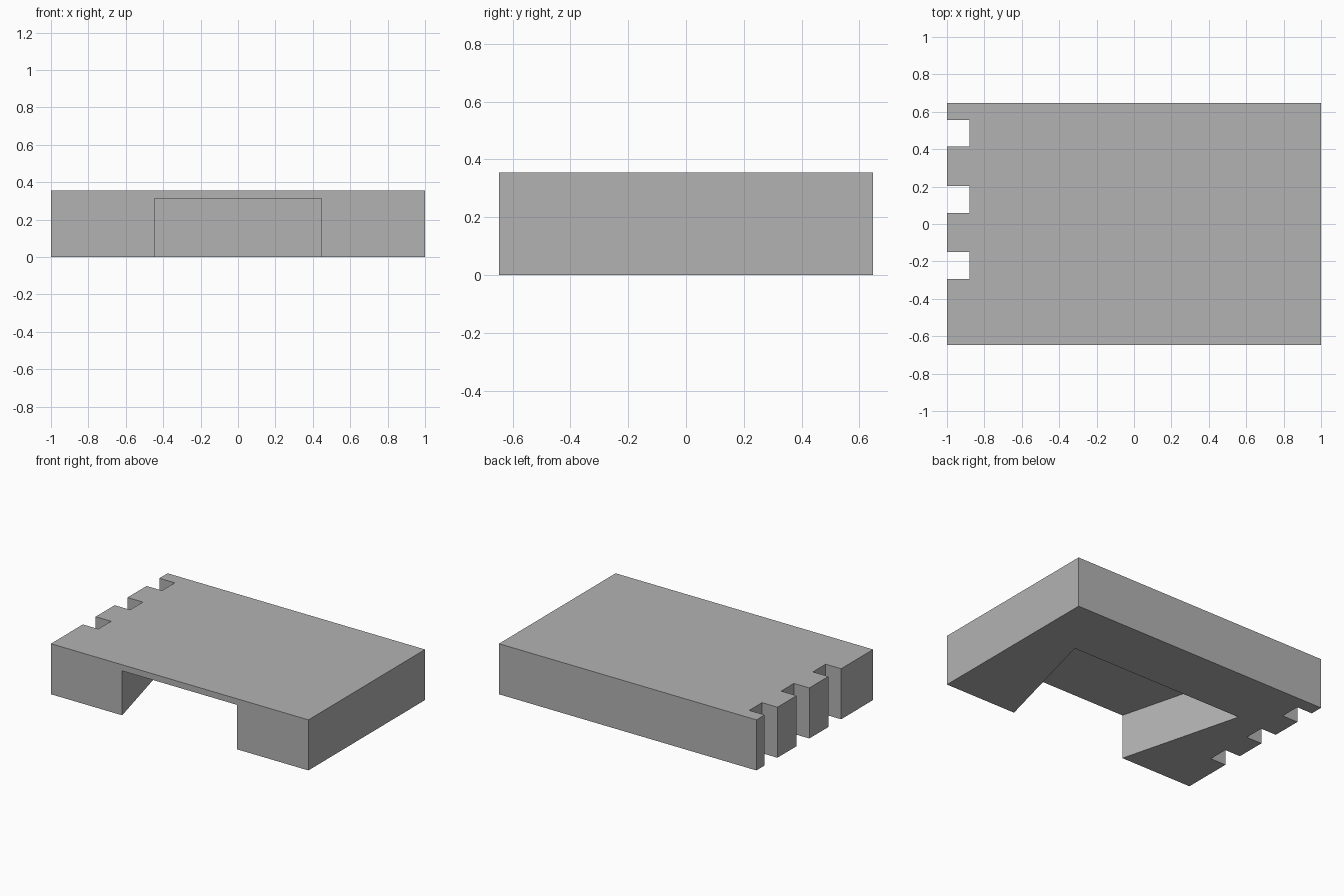
import bpy, bmesh

default = bpy.data.objects.get("Cube")
if default:
    bpy.data.objects.remove(default, do_unlink=True)

HALF_X, HALF_Y, HEIGHT = 1.0, 0.647, 0.355
CEILING = 0.312      # underside of the thin roof over the recess
OVER = 0.1           # overshoot for clean cuts

grey = bpy.data.materials.new("plain_grey")
grey.use_nodes = True
grey.diffuse_color = (0.45, 0.45, 0.45, 1)
grey.node_tree.nodes["Principled BSDF"].inputs["Base Color"].default_value = grey.diffuse_color


def prism(name, outline, z0, z1):
    """Extrude a flat outline from z0 up to z1."""
    bm = bmesh.new()
    base = bm.faces.new([bm.verts.new((x, y, z0)) for x, y in outline])
    ext = bmesh.ops.extrude_face_region(bm, geom=[base])
    top = [v for v in ext["geom"] if isinstance(v, bmesh.types.BMVert)]
    bmesh.ops.translate(bm, verts=top, vec=(0, 0, z1 - z0))
    bmesh.ops.recalc_face_normals(bm, faces=bm.faces)
    mesh = bpy.data.meshes.new(name)
    bm.to_mesh(mesh)
    bm.free()
    mesh.materials.append(grey)
    obj = bpy.data.objects.new(name, mesh)
    bpy.context.collection.objects.link(obj)
    return obj


# Body outline, with square notches stepping in along the -x edge
NOTCH_DEPTH, NOTCH_WIDTH = 0.12, 0.142
outline = [(-HALF_X, -HALF_Y), (HALF_X, -HALF_Y), (HALF_X, HALF_Y), (-HALF_X, HALF_Y)]
for centre in (0.485, 0.131, -0.222):
    hi, lo = centre + NOTCH_WIDTH / 2, centre - NOTCH_WIDTH / 2
    inner = -HALF_X + NOTCH_DEPTH
    outline += [(-HALF_X, hi), (inner, hi), (inner, lo), (-HALF_X, lo)]
body = prism("notched_body", outline, 0, HEIGHT)

# Recess open at the front and below, widening toward the back
FRONT_W, BACK_W, BACK_Y = 0.447, 0.675, 0.222
mouth_w = FRONT_W - OVER * (BACK_W - FRONT_W) / (BACK_Y + HALF_Y)
recess = prism("recess_cutter",
               [(-mouth_w, -HALF_Y - OVER), (mouth_w, -HALF_Y - OVER),
                (BACK_W, BACK_Y), (-BACK_W, BACK_Y)], -OVER, CEILING)
recess.hide_render = True

cut = body.modifiers.new("recess", 'BOOLEAN')
cut.operation = 'DIFFERENCE'
cut.solver = 'EXACT'
cut.object = recess
bpy.context.view_layer.objects.active = body
body.select_set(True)
bpy.ops.object.modifier_apply(modifier=cut.name)
bpy.data.objects.remove(recess, do_unlink=True)
